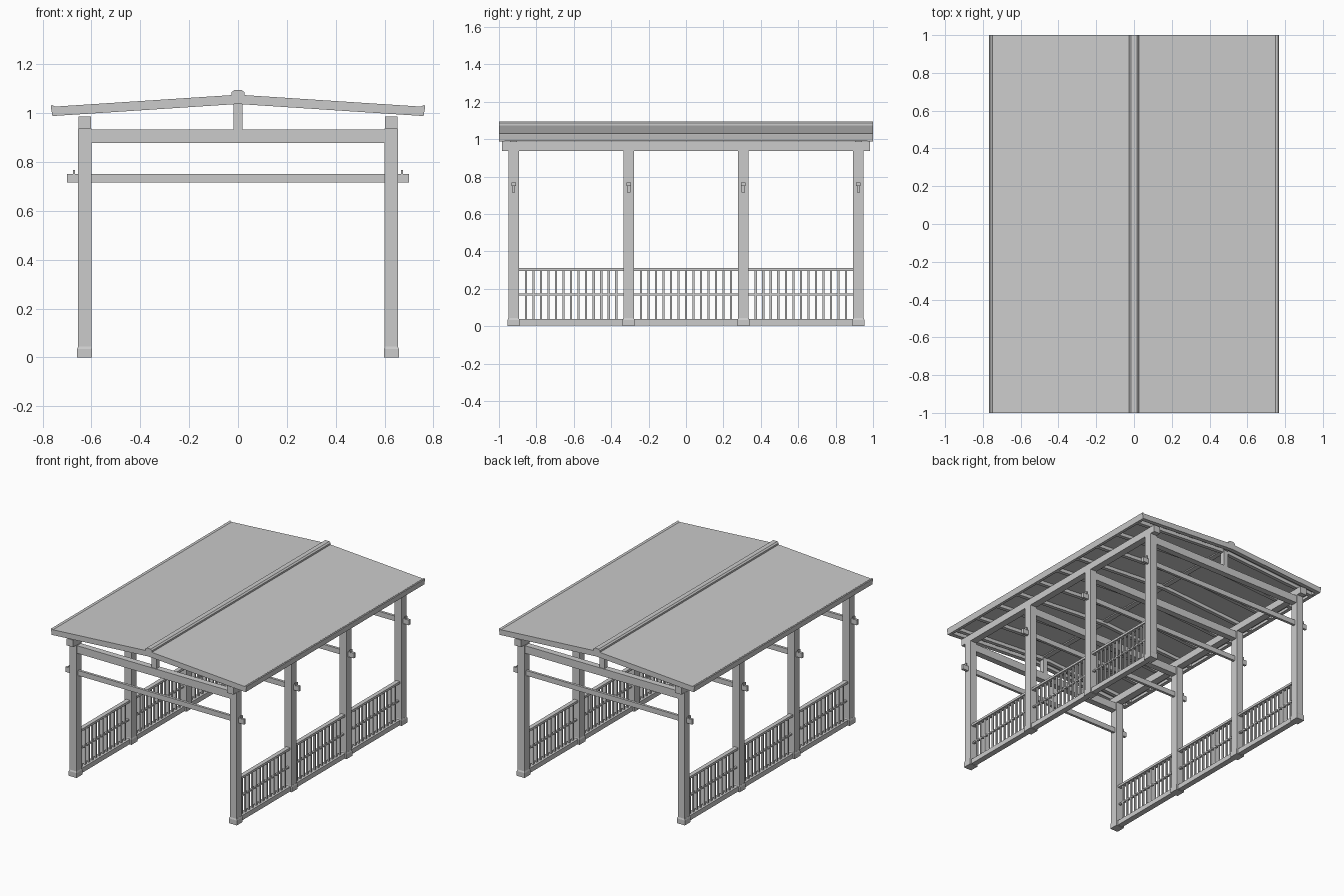
import bpy, bmesh
from mathutils import Vector

if "Cube" in bpy.data.objects:
    bpy.data.objects.remove(bpy.data.objects["Cube"])

POST_X = 0.628
POST_Y = [-0.922, -0.307, 0.307, 0.922]
SLOPE = 0.065


def add_box(bm, x0, x1, y0, y1, z0, z1):
    ring = [(x0, y0), (x1, y0), (x1, y1), (x0, y1)]
    lo = [bm.verts.new((x, y, z0)) for x, y in ring]
    hi = [bm.verts.new((x, y, z1)) for x, y in ring]
    bm.faces.new(lo[::-1])
    bm.faces.new(hi)
    for i in range(4):
        j = (i + 1) % 4
        bm.faces.new((lo[i], lo[j], hi[j], hi[i]))


def add_profile(bm, pts, y0, y1):
    # extrude an x-z outline along y
    a = [bm.verts.new((x, y0, z)) for x, z in pts]
    b = [bm.verts.new((x, y1, z)) for x, z in pts]
    bm.faces.new(a)
    bm.faces.new(b[::-1])
    n = len(pts)
    for i in range(n):
        j = (i + 1) % n
        bm.faces.new((a[j], a[i], b[i], b[j]))


def finish(name, bm):
    bmesh.ops.recalc_face_normals(bm, faces=bm.faces)
    me = bpy.data.meshes.new(name)
    bm.to_mesh(me)
    bm.free()
    ob = bpy.data.objects.new(name, me)
    bpy.context.collection.objects.link(ob)
    return ob


def boxes(name, items):
    bm = bmesh.new()
    for it in items:
        add_box(bm, *it)
    return finish(name, bm)


def profiles(name, items):
    bm = bmesh.new()
    for it in items:
        add_profile(bm, *it)
    return finish(name, bm)


def gable(top, depth, x):
    # bent roof strip with its top at the given ridge height
    e = top - SLOPE * x
    return [(-x, e - depth), (0, top - depth), (x, e - depth), (x, e), (0, top), (-x, e)]


# posts with tapered feet
for sx, side in ((-1, "left"), (1, "right")):
    px = sx * POST_X
    for k, y in enumerate(POST_Y):
        boxes(f"{side}_post_{k}", [(px - .027, px + .027, y - .028, y + .028, 0, .937)])
        bm = bmesh.new()
        add_box(bm, px - .031, px + .031, y - .032, y + .032, 0, .044)
        bm.verts.ensure_lookup_table()
        for v in list(bm.verts):
            if v.co.z > .04:
                v.co.x = px + (v.co.x - px) * .88
                v.co.y = y + (v.co.y - y) * .88
        mid = [e for e in bm.edges if abs(e.verts[0].co.z - e.verts[1].co.z) > .01]
        bmesh.ops.subdivide_edges(bm, edges=mid, cuts=1)
        for v in bm.verts:
            if .01 < v.co.z < .04:
                v.co = Vector((px + (.031 if v.co.x > px else -.031),
                               y + (.032 if v.co.y > y else -.032), .034))
        finish(f"{side}_post_foot_{k}", bm)

    # wall plate along the post tops
    boxes(f"{side}_wall_plate", [(px - .025, px + .025, -.985, .985, .937, .987)])

    # railings between posts
    for b in range(3):
        y0, y1 = POST_Y[b] + .026, POST_Y[b + 1] - .026
        boxes(f"{side}_sill_{b}", [(px - .02, px + .02, y0, y1, .004, .038)])
        boxes(f"{side}_top_rail_{b}", [(px - .015, px + .015, y0, y1, .294, .31)])
        boxes(f"{side}_middle_rail_{b}", [(px - .008, px + .008, y0, y1, .164, .174)])
        step = (y1 - y0) / 14
        boxes(f"{side}_balusters_{b}",
              [(px - .006, px + .006, y0 + i * step - .006, y0 + i * step + .006, .036, .296)
               for i in range(1, 14)])

# cross beams and their wedges
for k, y in enumerate(POST_Y):
    boxes(f"tie_beam_{k}", [(-.605, .605, y - .022, y + .022, .879, .933)])
    boxes(f"through_beam_{k}", [(-.7, .7, y - .009, y + .009, .716, .752)])
    boxes(f"beam_wedges_{k}", [(s * .672 - .004, s * .672 + .004, y - .012, y + .012, .75, .768)
                               for s in (-1, 1)])

# short ridge posts on the end beams
for k in (0, 3):
    y = POST_Y[k]
    boxes(f"ridge_post_{k}", [(-.018, .018, y - .018, y + .018, .93, 1.05)])

# roof deck, rafters and end boards
profiles("roof_deck", [(gable(1.076, .014, .762), -.998, .998)])
profiles("rafters", [(gable(1.066, .028, .752), i * .2049 - .922 - .013, i * .2049 - .922 + .013)
                     for i in range(10)])
profiles("gable_boards", [(gable(1.076, .038, .76), s * .985 - .015, s * .985 + .015)
                          for s in (-1, 1)])

# eave boards with a raised lip
eave = [(.738, .991), (.76, .989), (.766, 1.022), (.767, 1.03), (.762, 1.034), (.754, 1.03), (.745, 1.024)]
profiles("eave_boards", [([(s * x, z) for x, z in eave], -1, 1) for s in (-1, 1)])

# ridge cap
profiles("ridge_cap", [([(-.018, 1.055), (.018, 1.055), (.026, 1.066), (.026, 1.086),
                         (.016, 1.095), (-.016, 1.095), (-.026, 1.086), (-.026, 1.066)], -1, 1)])
